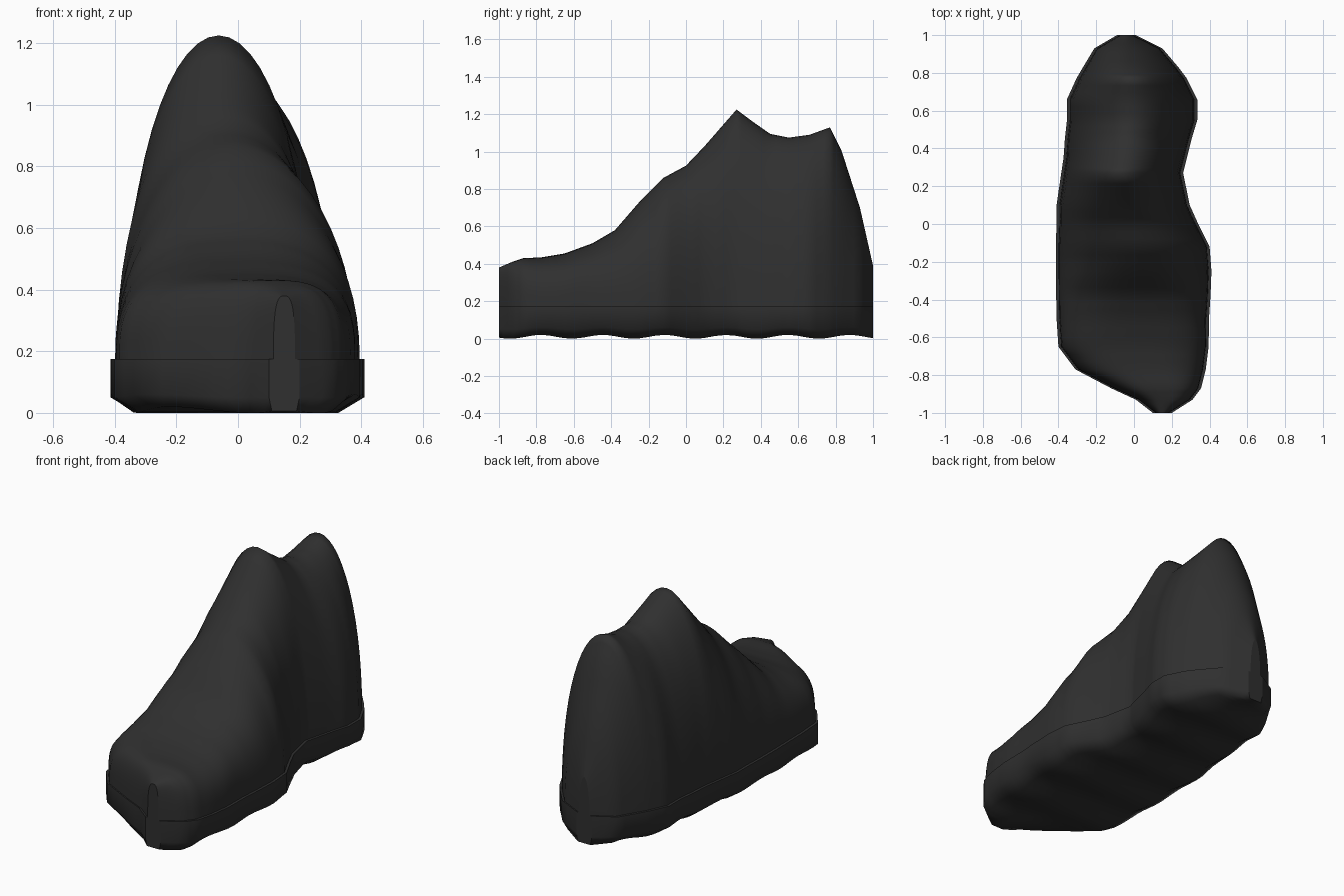
import bpy
import bmesh
import math

default_cube = bpy.data.objects.get("Cube")
if default_cube:
    bpy.data.objects.remove(default_cube, do_unlink=True)

# Stations along the length: y, right edge, left edge, top height
STATIONS = [
    (-1, .10, .20, .38), (-.93, .01, .31, .41), (-.87, -.12, .355, .43),
    (-.77, -.31, .38, .435), (-.65, -.40, .395, .455), (-.5, -.41, .397, .51),
    (-.38, -.412, .405, .58), (-.25, -.414, .41, .73), (-.12, -.414, .40, .86),
    (0, -.41, .34, .925), (.1, -.41, .295, 1.03), (.27, -.385, .26, 1.225),
    (.35, -.373, .28, 1.165), (.45, -.366, .305, 1.095), (.55, -.355, .335, 1.075),
    (.66, -.355, .335, 1.09), (.77, -.305, .28, 1.13), (.83, -.27, .235, 1.01),
    (.93, -.21, .15, .70), (1, -.09, .01, .39),
]
SOLE_TOP = .175
INSET = .015
ARC_STEPS = 28
SPLITS = 3

rubber = bpy.data.materials.new("charcoal")
rubber.use_nodes = True
rubber.diffuse_color = (.029, .029, .029, 1)
rubber.node_tree.nodes["Principled BSDF"].inputs["Base Color"].default_value = rubber.diffuse_color


def fine_stations():
    """Subdivide the stations evenly so the tread can ripple."""
    for a, b in zip(STATIONS, STATIONS[1:]):
        for k in range(SPLITS):
            t = k / SPLITS
            yield tuple(p + (q - p) * t for p, q in zip(a, b))
    yield STATIONS[-1]


def upper_section(y, right, left, top):
    """Arched section, boxier towards the toe."""
    middle, half = (right + left) / 2, (left - right) / 2 - INSET
    blend = min(max((-y - .2) / .4, 0), 1)
    power = 2 / (2 + blend)
    points = []
    for k in range(ARC_STEPS + 1):
        angle = math.pi * k / ARC_STEPS
        c, s = math.cos(angle), max(math.sin(angle), 0)
        x = middle + half * math.copysign(abs(c) ** power, c)
        points.append((x, y, SOLE_TOP + (top - SOLE_TOP) * s ** power))
    return points


def sole_section(y, right, left, top):
    """Upright band with bevelled lower edges and a rippled tread."""
    middle, half = (right + left) / 2, (left - right) / 2
    ripple = .01 - .01 * math.cos(math.tau * (y - .05) / .33)
    shape = [(-1, SOLE_TOP), (-1, .05 + ripple / 2), (-.8, ripple), (0, ripple),
             (.8, ripple), (1, .05 + ripple / 2), (1, SOLE_TOP)]
    return [(middle + half * u, y, z) for u, z in shape]


def loft(name, section):
    """Skin the sections, cap both ends and keep rims and caps crisp."""
    bm = bmesh.new()
    rings = [[bm.verts.new(p) for p in section(*st)] for st in fine_stations()]
    count = len(rings[0])
    for a, b in zip(rings, rings[1:]):
        for k in range(count):
            n = (k + 1) % count
            bm.faces.new((a[k], a[n], b[n], b[k])).smooth = True
        for corner in (0, -1):
            bm.edges.get((a[corner], b[corner])).smooth = False
    for ring in (rings[0], rings[-1]):
        cap = bm.faces.new(ring)
        for edge in cap.edges:
            edge.smooth = False
    bmesh.ops.recalc_face_normals(bm, faces=bm.faces)
    mesh = bpy.data.meshes.new(name)
    bm.to_mesh(mesh)
    bm.free()
    mesh.materials.append(rubber)
    obj = bpy.data.objects.new(name, mesh)
    bpy.context.collection.objects.link(obj)
    return obj


# Shoe body and its sole
loft("shoe_upper", upper_section)
loft("shoe_sole", sole_section)
